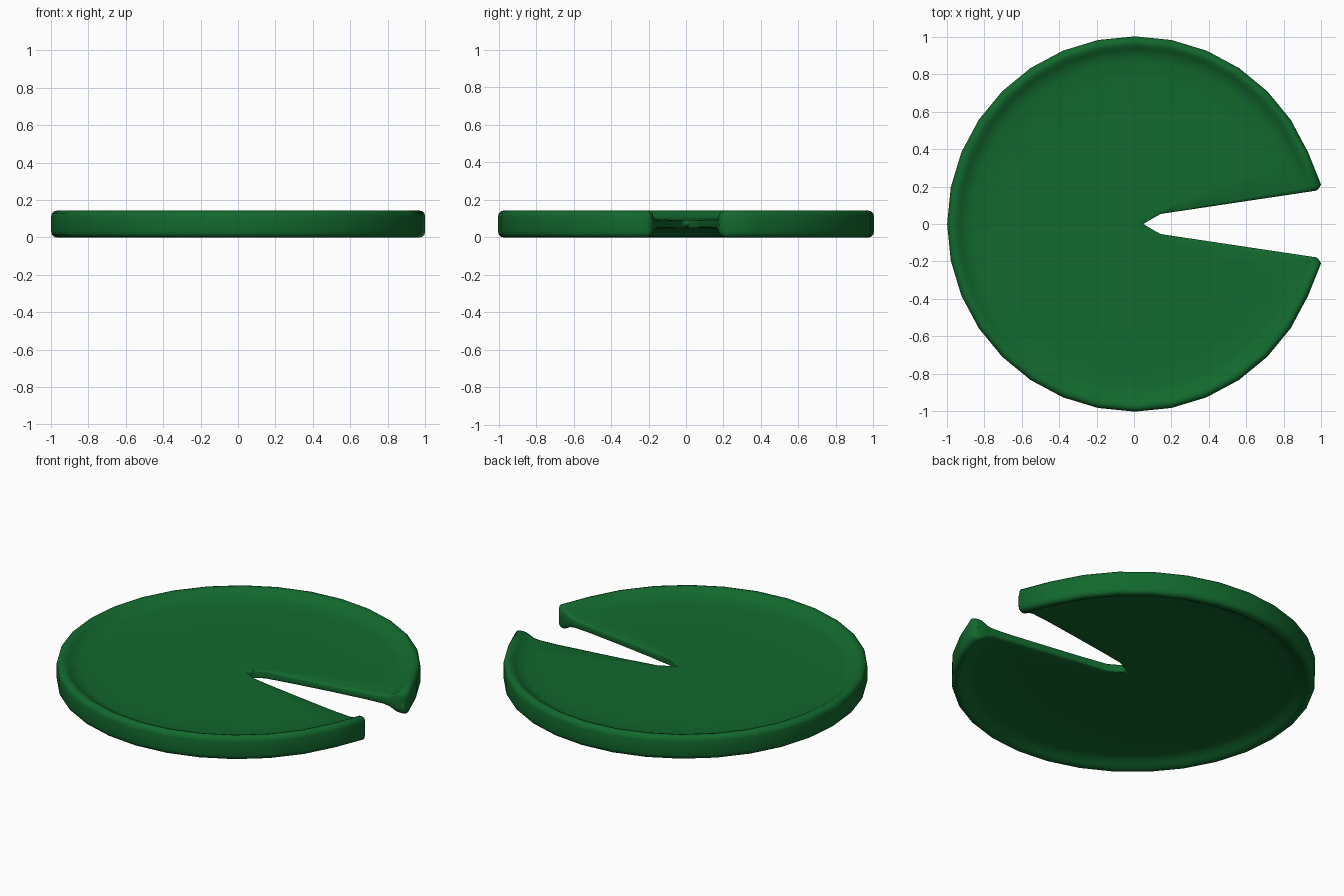
import bpy, bmesh, math

if "Cube" in bpy.data.objects:
    bpy.data.objects.remove(bpy.data.objects["Cube"])

R, CX, APEX = 1.003, 0.004, 0.05   # leaf radius, circle centre x, notch tip x
MID = 0.072

# radial section: (fraction from notch tip to edge, top z, bottom z)
SECTION = [(0.04, .094, .05), (0.10, .094, .05), (0.25, .094, .05), (0.5, .095, .049),
           (0.75, .097, .046), (0.87, .102, .040), (0.91, .110, .030), (0.935, .126, .013),
           (0.953, .138, .003), (0.97, .143, 0), (0.985, .139, .004),
           (0.996, .129, .014), (1.0, .112, .031), (1.0, .072, .072)]

# stations round the leaf: (outer x, outer y, height factor, notch-bulge weight)
half = [(0.972, 0.178, 0.5, 1.0), (0.985, 0.186, 0.82, 1.0), (1.0, 0.21, 1.0, 1.0)]
stations = list(half)
for k in range(2, 31):
    a = k * math.tau / 32
    stations.append((CX + R * math.cos(a), R * math.sin(a), 1.0, 1 - min(a, math.tau - a) / math.pi))
stations += [(x, -y, h, w) for x, y, h, w in reversed(half)]

bm = bmesh.new()
tip_top = bm.verts.new((APEX, 0, 0.092))
tip_bot = bm.verts.new((APEX, 0, 0.052))
tops, bots = [], []
for px, py, h, w in stations:
    side = 0 if abs(py) < 1e-4 else math.copysign(1, py)
    t, b = [tip_top], [tip_bot]
    for f, zt, zb in SECTION:
        x = APEX + (px - APEX) * f
        y = py * f + side * w * 0.04 * (1 - f) * min(1, f / 0.1)
        t.append(bm.verts.new((x, y, MID + (zt - MID) * h)))
        b.append(t[-1] if zt == zb else bm.verts.new((x, y, MID + (zb - MID) * h)))
    tops.append(t)
    bots.append(b)


def skin(a, b):
    """Join two rows of points with faces, skipping shared corners."""
    for i in range(len(a) - 1):
        vs = list(dict.fromkeys((a[i], a[i + 1], b[i + 1], b[i])))
        if len(vs) > 2:
            bm.faces.new(vs)


# upper and lower leaf surfaces
for i in range(len(stations) - 1):
    skin(tops[i], tops[i + 1])
    skin(bots[i + 1], bots[i])
# walls of the notch
skin(bots[0], tops[0])
skin(tops[-1], bots[-1])
bmesh.ops.recalc_face_normals(bm, faces=bm.faces)
for f in bm.faces:
    f.smooth = True

mesh = bpy.data.meshes.new("lily_pad")
bm.to_mesh(mesh)
bm.free()
pad = bpy.data.objects.new("lily_pad", mesh)
bpy.context.collection.objects.link(pad)

green = bpy.data.materials.new("leaf_green")
green.diffuse_color = (0.006, 0.14, 0.027, 1)
green.use_nodes = True
green.node_tree.nodes["Principled BSDF"].inputs["Base Color"].default_value = green.diffuse_color
mesh.materials.append(green)
